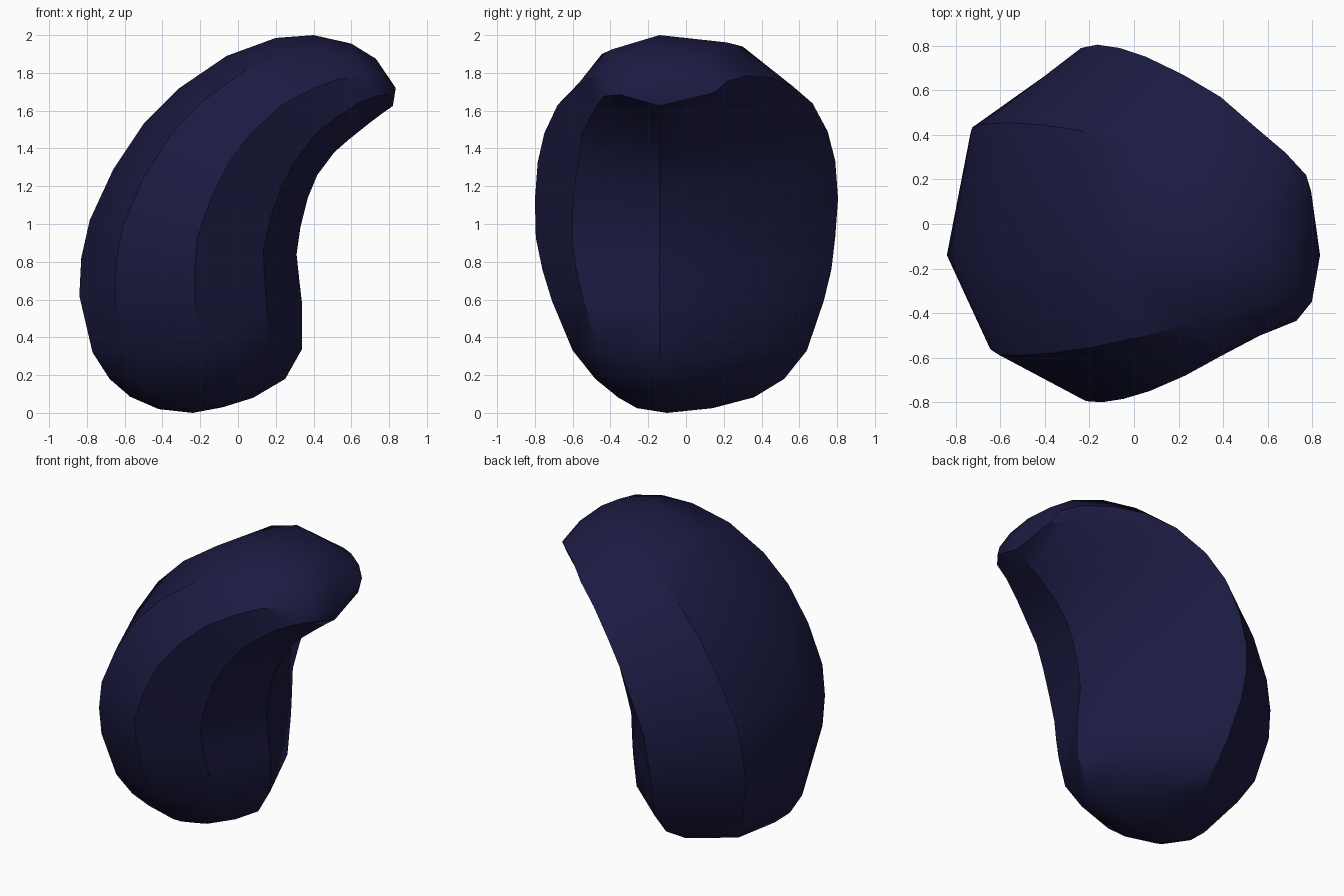
import bpy, bmesh

MID_Y = -0.14  # the outer and inner spines both lie in this plane

# rings along the bent body: outer x, z, inner x, z, front ridge y, back ridge y
RINGS = [
    (-0.42, 0.02, -0.08, 0.03, -0.26, 0.14),
    (-0.57, 0.085, 0.08, 0.08, -0.36, 0.36),
    (-0.68, 0.18, 0.25, 0.18, -0.48, 0.52),
    (-0.77, 0.32, 0.34, 0.34, -0.60, 0.64),
    (-0.84, 0.62, 0.34, 0.57, -0.71, 0.73),
    (-0.83, 0.82, 0.325, 0.70, -0.76, 0.77),
    (-0.785, 1.02, 0.31, 0.84, -0.795, 0.79),
    (-0.66, 1.29, 0.33, 0.98, -0.80, 0.805),
    (-0.50, 1.53, 0.37, 1.14, -0.785, 0.79),
    (-0.31, 1.72, 0.42, 1.26, -0.75, 0.75),
    (-0.06, 1.89, 0.51, 1.38, -0.68, 0.67),
    (0.20, 1.985, 0.59, 1.45, -0.59, 0.57),
    (0.40, 2.00, 0.69, 1.53, -0.51, 0.44),
    (0.60, 1.955, 0.77, 1.59, -0.45, 0.32),
    (0.73, 1.875, 0.82, 1.625, -0.36, 0.22),
]
# eight-sided cross-section: fraction from outer to inner spine, share of ridge width
SECTION = [(0, 0), (0.16, -0.68), (0.52, -1), (0.84, -0.70),
           (1, 0), (0.80, 0.64), (0.50, 1), (0.09, 0.63)]
# the same section at the blunt tip, fuller on its inner side
TIP = [(0, 0), (0.16, -0.68), (0.48, -1), (0.76, -0.95),
       (1, 0), (0.72, 0.80), (0.47, 1), (0.08, 0.61)]

bm = bmesh.new()
loops = []
for k, (ox, oz, ix, iz, front, back) in enumerate(RINGS):
    blend = min(max((k - 9) / 4, 0), 1)
    loop = []
    for (t0, w0), (t1, w1) in zip(SECTION, TIP):
        t = t0 + (t1 - t0) * blend
        w = w0 + (w1 - w0) * blend
        y = MID_Y + abs(w) * ((front if w < 0 else back) - MID_Y)
        loop.append(bm.verts.new((ox + (ix - ox) * t, y, oz + (iz - oz) * t)))
    loops.append(loop)

# skin between neighbouring rings
n = len(SECTION)
for a, b in zip(loops, loops[1:]):
    for i in range(n):
        j = (i + 1) % n
        bm.faces.new((a[i], a[j], b[j], b[i]))

# close base and tip with fans
for loop, pole in ((loops[0], (-0.24, -0.1, 0)), (loops[-1], (0.835, MID_Y, 1.72))):
    p = bm.verts.new(pole)
    for i in range(n):
        bm.faces.new((loop[i], loop[(i + 1) % n], p))
bmesh.ops.recalc_face_normals(bm, faces=bm.faces)

mesh = bpy.data.meshes.new("bean_body")
bm.to_mesh(mesh)
bm.free()
body = bpy.data.objects.new("bean_body", mesh)
bpy.context.collection.objects.link(body)

# dark indigo skin
skin = bpy.data.materials.new("dark_indigo")
skin.diffuse_color = (0.0112, 0.0108, 0.055, 1)
mesh.materials.append(skin)

# smooth shading with the stronger creases kept
bpy.context.view_layer.objects.active = body
body.select_set(True)
bpy.ops.object.shade_smooth_by_angle(angle=0.6)
